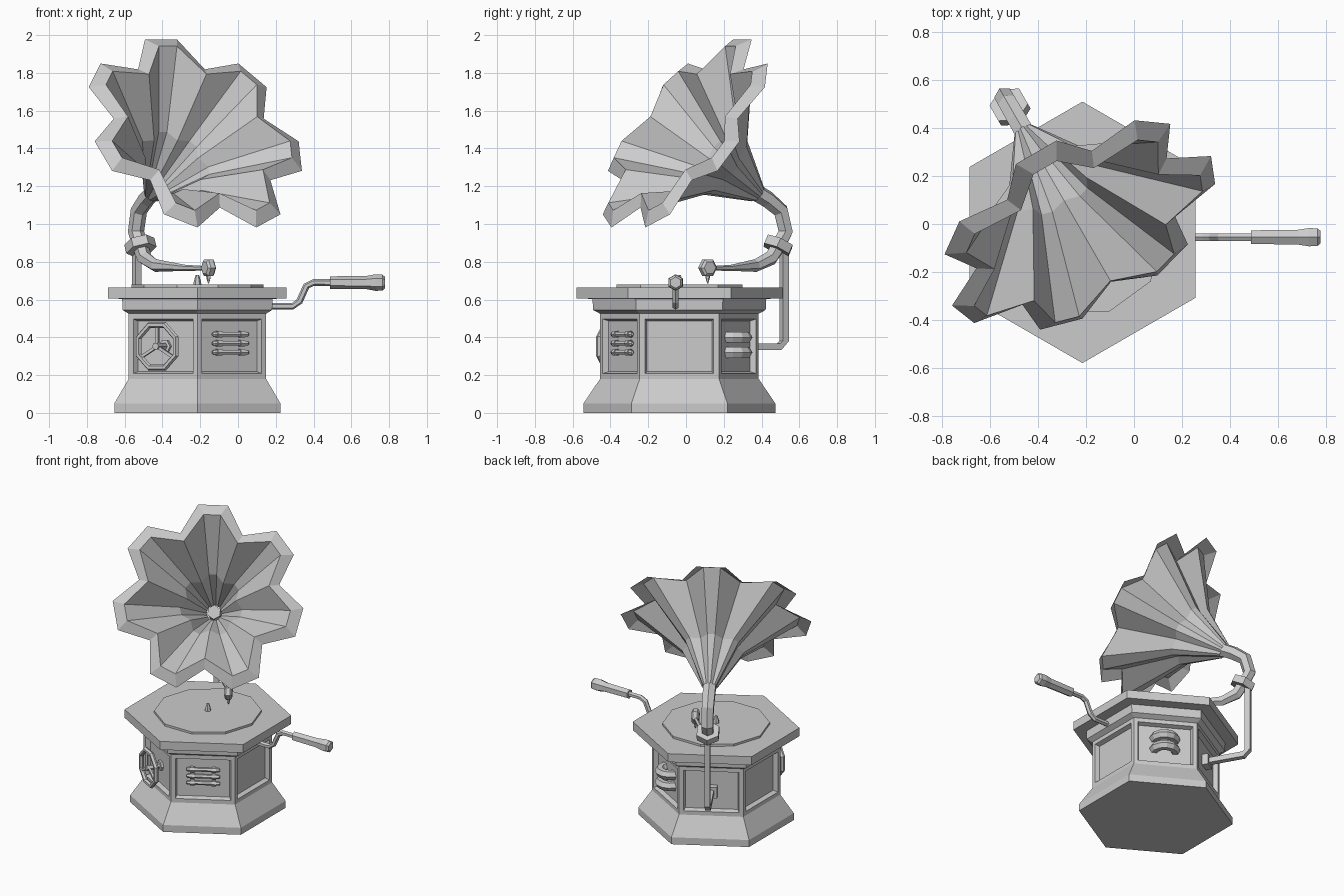
import bpy, bmesh
from math import sin, cos, pi, radians
from mathutils import Vector

cube = bpy.data.objects.get("Cube")
if cube:
    bpy.data.objects.remove(cube)

grey = bpy.data.materials.new("plain_grey")
grey.use_nodes = True
grey.diffuse_color = (0.6, 0.6, 0.6, 1)
grey.node_tree.nodes["Principled BSDF"].inputs["Base Color"].default_value = (0.6, 0.6, 0.6, 1)

CX, CY = -0.215, -0.035          # cabinet axis
BACK, WHEEL, SLATS, ARCHES = 120, 240, 300, 60   # cabinet side angles


def finish(name, bm, recalc=True):
    if recalc:
        bmesh.ops.recalc_face_normals(bm, faces=bm.faces)
    mesh = bpy.data.meshes.new(name)
    bm.to_mesh(mesh)
    bm.free()
    mesh.materials.append(grey)
    obj = bpy.data.objects.new(name, mesh)
    bpy.context.collection.objects.link(obj)
    return obj


def side(az, r, t, z):
    """Point at distance r out, t sideways and height z on a cabinet side."""
    a = radians(az)
    return Vector((CX + r * cos(a) - t * sin(a), CY + r * sin(a) + t * cos(a), z))


def across(az):
    return Vector((-sin(radians(az)), cos(radians(az)), 0))


def bridge(bm, rings, closed=False):
    faces = []
    pairs = list(zip(rings, rings[1:])) + ([(rings[-1], rings[0])] if closed else [])
    for a, b in pairs:
        n = len(a)
        faces.append([bm.faces.new((a[i], a[(i + 1) % n], b[(i + 1) % n], b[i])) for i in range(n)])
    return faces


def tube(name, pts, radii, ref, sides=6, closed=False):
    """Sweep a polygon along a path, with one radius per point."""
    pts = [Vector(p) for p in pts]
    n = len(pts)
    if not isinstance(radii, (list, tuple)):
        radii = [radii] * n
    bm = bmesh.new()
    rings = []
    for i, p in enumerate(pts):
        before = pts[i - 1] if closed or i else p
        after = pts[(i + 1) % n] if closed or i < n - 1 else p
        tan = (after - before).normalized()
        u = (ref - tan * ref.dot(tan)).normalized()
        v = tan.cross(u)
        angles = [2 * pi * (k + 0.5) / sides for k in range(sides)]
        rings.append([bm.verts.new(p + radii[i] * (u * cos(a) + v * sin(a))) for a in angles])
    bridge(bm, rings, closed)
    if not closed:
        bm.faces.new(rings[0])
        bm.faces.new(rings[-1])
    return finish(name, bm)


def turned(name, profile, sides, turn=0.0):
    """Upright turned solid around the cabinet axis from (height, radius) pairs."""
    bm = bmesh.new()
    rings = []
    for z, r in profile:
        angles = [2 * pi * k / sides + turn for k in range(sides)]
        rings.append([bm.verts.new((CX + r * cos(a), CY + r * sin(a), z)) for a in angles])
    bands = bridge(bm, rings)
    bm.faces.new(rings[0])
    bm.faces.new(rings[-1])
    bmesh.ops.recalc_face_normals(bm, faces=bm.faces)
    return bm, bands


# Six-sided cabinet with recessed panels
bm, bands = turned("cabinet", [(0, .508), (.05, .508), (.18, .42), (.525, .42), (.545, .457),
                               (.604, .46), (.605, .545), (.665, .545)], 6, pi / 6)
bmesh.ops.inset_individual(bm, faces=bands[2], thickness=.04)
bmesh.ops.inset_individual(bm, faces=bands[2], thickness=.014, depth=-.03)
finish("cabinet", bm)

# Turntable and spindle
finish("turntable", turned("turntable", [(.66, .35), (.68, .35)], 10)[0])
finish("spindle", turned("spindle", [(.675, .022), (.70, .018), (.73, .009)], 6)[0])

# Crank with handle
Y = Vector((0, 1, 0))
crank = [(.1, .565), (.29, .565), (.325, .59), (.362, .672), (.40, .69), (.50, .69)]
tube("crank_rod", [(x, -.055, z) for x, z in crank], .018, Y)
tube("crank_handle", [(x, -.055, .69) for x in (.487, .68, .73, .765, .778)],
     [.033, .035, .044, .042, .03], Y)

# Three rails with collars on the front left side
for i in range(3):
    z = .32 + .048 * i
    tube(f"rail_{i}", [side(SLATS, .35, t, z) for t in (-.11, -.1, .1, .11)],
         [.008, .014, .014, .008], Vector((0, 0, 1)))
    for s in (-1, 1):
        tube(f"rail_collar_{i}_{s}", [side(SLATS, .35, s * .07 + d, z) for d in (-.014, .014)],
             .02, Vector((0, 0, 1)))

# Two arched grips on the back left side
for i, z in enumerate((.32, .4)):
    arc = [pi * k / 6 for k in range(7)]
    tube(f"arch_grip_{i}", [side(ARCHES, .328 + .07 * sin(a), .07 * cos(a), z) for a in arc],
         .033, Vector((0, 0, 1)))

# Hand wheel on the front right side
WZ, WR = .352, .425
wheel = [(.122 * cos(pi * (k + .5) / 4), .122 * sin(pi * (k + .5) / 4)) for k in range(8)]
out = side(WHEEL, 1, 0, 0) - side(WHEEL, 0, 0, 0)
tube("wheel_rim", [side(WHEEL, WR, t, WZ + h) for t, h in wheel], .017, out, closed=True)
tube("wheel_hub", [side(WHEEL, r, 0, WZ) for r in (.33, .35, .352, WR + .02)],
     [.035, .035, .02, .02], Vector((0, 0, 1)))
for k in range(3):
    a = pi / 2 + 2 * pi * k / 3
    tube(f"wheel_spoke_{k}", [side(WHEEL, WR, d * cos(a), WZ + d * sin(a)) for d in (0, .115)],
         .011, out, 4)

# Support post behind the cabinet
L = across(BACK)
tube("post_bracket", [side(BACK, r, 0, .35) for r in (.33, .375)], .055, L, 4)
post = [(.33, .35), (.61, .35), (.64, .38), (.64, .85), (.615, .88)]
tube("support_post", [side(BACK, r, 0, z) for r, z in post], .026, L, 4)

# Tone arm that rises into the horn
arm = [(.12, -.126, .765), (.27, -.08, .768), (.46, -.01, .78), (.56, 0, .82), (.605, 0, .885),
       (.65, 0, .96), (.62, 0, 1.07), (.54, 0, 1.13), (.455, 0, 1.175)]
tube("tone_arm", [side(BACK, *p) for p in arm],
     [.012, .016, .034, .04, .042, .043, .044, .046, .047], L)
tube("arm_collar", [side(BACK, .592, 0, .862), side(BACK, .615, 0, .908)], .082, L)

# Sound box and needle
tube("sound_box", [side(BACK, .10, t, .768) for t in (-.151, -.14, -.112, -.101)],
     [.036, .05, .05, .036], Vector((0, 0, 1)))
tube("needle", [side(BACK, .10, -.126, z) for z in (.74, .715, .685)], [.014, .012, .003], L, 5)

# Horn with seven petals and a lip that folds back
az = radians(BACK)
tilt = radians(35)
back = Vector((cos(az), sin(az), 0))
axis = -back * cos(tilt) + Vector((0, 0, sin(tilt)))
up = back * sin(tilt) + Vector((0, 0, cos(tilt)))
throat = side(BACK, .47, 0, 1.165)
# distance along the axis, petal radius, notch radius, half angle of the petal tip
sections = [(-.01, .05, .046, 8.5), (.27, .205, .165, 7), (.575, .548, .405, 5.8), (.535, .625, .47, 9)]
bm = bmesh.new()
rings = []
for d, petal, notch, half in sections:
    ring = []
    for k in range(7):
        mid = 360 * k / 7
        for ang, r in ((mid - half, petal), (mid + half, petal), (mid + 180 / 7, notch)):
            a = radians(ang)
            ring.append(bm.verts.new(throat + axis * d + r * (up * cos(a) + L * sin(a))))
    rings.append(ring)
bridge(bm, rings)
finish("horn", bm)
